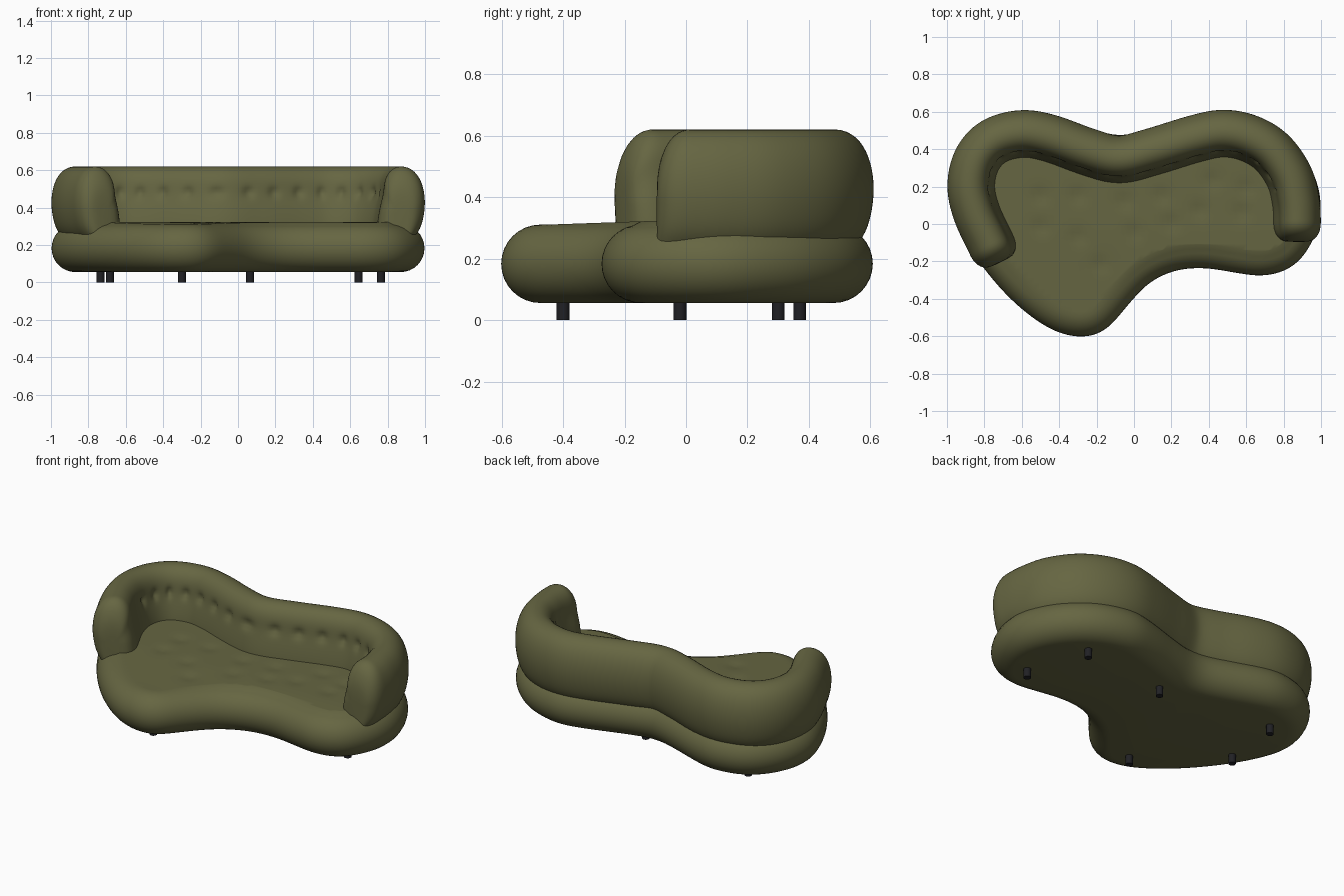
import bpy, bmesh, math
from mathutils import Vector

if "Cube" in bpy.data.objects:
    bpy.data.objects.remove(bpy.data.objects["Cube"])


def material(name, rgb):
    m = bpy.data.materials.new(name)
    m.diffuse_color = (*rgb, 1)
    m.use_nodes = True
    m.node_tree.nodes["Principled BSDF"].inputs["Base Color"].default_value = m.diffuse_color
    return m


OLIVE = material("olive_fabric", (0.132, 0.132, 0.054))
BLACK = material("black_plastic", (0.015, 0.015, 0.018))


def spline(pts, n, closed):
    """Smooth curve through pts, resampled to n evenly spaced points."""
    p = [Vector(q) for q in pts]
    if closed:
        p = [p[-1]] + p + p[:2]
    else:
        p = [2 * p[0] - p[1]] + p + [2 * p[-1] - p[-2]]
    dense = []
    for i in range(1, len(p) - 2):
        a, b, c, d = p[i - 1:i + 3]
        for k in range(30):
            t = k / 30
            dense.append(0.5 * (2 * b + (c - a) * t + (2 * a - 5 * b + 4 * c - d) * t * t
                                + (3 * b - a - 3 * c + d) * t ** 3))
    dense.append(p[-2])
    dist = [0]
    for a, b in zip(dense, dense[1:]):
        dist.append(dist[-1] + (b - a).length)
    out, j = [], 0
    for i in range(n):
        s = dist[-1] * i / (n if closed else n - 1)
        while j < len(dense) - 2 and dist[j + 1] < s:
            j += 1
        out.append(dense[j].lerp(dense[j + 1], (s - dist[j]) / (dist[j + 1] - dist[j])))
    for _ in range(6):  # relax small wobbles
        r = range(n) if closed else range(1, n - 1)
        new = {i: (out[i - 1] + 2 * out[i] + out[(i + 1) % n]) / 4 for i in r}
        out = [new.get(i, out[i]) for i in range(n)]
    return out, dist[-1]


def normals(pts, closed):
    n, res = len(pts), []
    for i in range(n):
        a = pts[i - 1] if closed or i else pts[0]
        b = pts[(i + 1) % n] if closed or i < n - 1 else pts[-1]
        t = (b - a).normalized()
        res.append(Vector((t.y, -t.x)))
    return res


def finish(bm, name, mat, angle):
    bmesh.ops.recalc_face_normals(bm, faces=bm.faces)
    me = bpy.data.meshes.new(name)
    bm.to_mesh(me)
    bm.free()
    ob = bpy.data.objects.new(name, me)
    bpy.context.collection.objects.link(ob)
    me.materials.append(mat)
    bpy.ops.object.select_all(action='DESELECT')
    ob.select_set(True)
    bpy.context.view_layer.objects.active = ob
    bpy.ops.object.shade_smooth_by_angle(angle=math.radians(angle))
    return ob


def bridge(bm, rings, closed):
    for a, b in zip(rings, rings[1:]):
        n = len(a)
        for i in range(n if closed else n - 1):
            bm.faces.new((a[i], a[(i + 1) % n], b[(i + 1) % n], b[i]))


# Seat: free-form outline with a fully rounded edge
OUTLINE = [(-0.28, -0.605), (-0.15, -0.565), (-0.03, -0.43), (0.08, -0.315), (0.22, -0.248),
           (0.38, -0.235), (0.53, -0.258), (0.70, -0.277), (0.86, -0.22), (0.965, -0.07),
           (1.0, 0.1), (0.965, 0.26), (0.87, 0.42), (0.71, 0.55), (0.5, 0.61), (0.33, 0.583),
           (0.1, 0.512), (-0.08, 0.472), (-0.25, 0.518), (-0.45, 0.587), (-0.6, 0.61),
           (-0.8, 0.555), (-0.945, 0.40), (-1.0, 0.2), (-0.95, 0.01), (-0.83, -0.2),
           (-0.65, -0.41), (-0.45, -0.56)]
TUFTS = [(-0.5, -0.02), (-0.3, -0.07), (0.0, -0.05), (0.2, 0.0), (-0.18, -0.22), (-0.5, 0.15),
         (-0.3, 0.15), (-0.05, 0.12), (0.15, 0.15), (0.42, 0.23), (0.6, 0.19), (0.35, 0.07),
         (0.58, 0.06)]
R = 0.1275
pts, _ = spline(OUTLINE, 200, True)
nor = normals(pts, True)
bm = bmesh.new()
rings = []
for k in range(17):
    a = -math.pi / 2 + math.pi * k / 16
    inset, z = R * (1 - math.cos(a)), 0.0555 + R + R * math.sin(a)
    rings.append([bm.verts.new((*(p - m * inset), z)) for p, m in zip(pts, nor)])
bridge(bm, rings, True)
bm.faces.new(rings[0])
bm.faces.new(rings[-1])
# cut the top into a grid, then crown it and press in the tufts
top_z = 0.0555 + 2 * R


def top_geometry():
    faces = [f for f in bm.faces if all(v.co.z > top_z - 1e-5 for v in f.verts)]
    return faces + list({e for f in faces for e in f.edges}) + list({v for f in faces for v in f.verts})


for axis, lo, hi in ((0, -0.9, 0.9), (1, -0.5, 0.5)):
    for i in range(int((hi - lo) / 0.03) + 1):
        co, no = Vector((0, 0, 0)), Vector((0, 0, 0))
        co[axis], no[axis] = lo + 0.03 * i + 0.003, 1
        bmesh.ops.bisect_plane(bm, geom=top_geometry(), plane_co=co, plane_no=no, dist=1e-6)
for v in bm.verts:
    if v.co.z > top_z - 1e-5:
        v.co.z += 0.014 * min(1, max(0, (v.co.y + 0.45) / 0.4))
        for tx, ty in TUFTS:
            d2 = (v.co.x - tx) ** 2 + (v.co.y - ty) ** 2
            v.co.z -= 0.010 * math.exp(-d2 / 0.0016)
finish(bm, "seat", OLIVE, 60)

# Backrest: wrap-around roll swept along its centre line
PATH = [(0.87, -0.095), (0.87, 0.05), (0.862, 0.13), (0.83, 0.25), (0.74, 0.38), (0.62, 0.455),
        (0.48, 0.483), (0.33, 0.455), (0.1, 0.385), (-0.08, 0.343), (-0.25, 0.385),
        (-0.45, 0.457), (-0.6, 0.481), (-0.75, 0.44), (-0.84, 0.34), (-0.87, 0.2),
        (-0.84, 0.06), (-0.775, -0.08), (-0.715, -0.205)]
# (distance outward from centre line, height)
SECTION = [(0.07, 0.24), (0.1, 0.275), (0.122, 0.35), (0.13, 0.43), (0.12, 0.51), (0.095, 0.57),
           (0.06, 0.608), (0.0, 0.626), (-0.045, 0.612), (-0.08, 0.57), (-0.092, 0.52),
           (-0.09, 0.48), (-0.103, 0.44), (-0.118, 0.37), (-0.128, 0.30), (-0.125, 0.24)]
sec, _ = spline(SECTION, 48, False)
pts, length = spline(PATH, 200, False)
nor = normals(pts, False)
bm = bmesh.new()
rings = []
# extra sections crowd toward the rounded ends
stations = [0.0, 0.15, 0.5] + [float(i) for i in range(1, 199)] + [198.5, 198.85, 199.0]
for f in stations:
    i = min(int(f), 198)
    p, m = pts[i].lerp(pts[i + 1], f - i), nor[i].lerp(nor[i + 1], f - i)
    s = f / 199 * length
    t = min(1, min(s, length - s) / 0.11)
    wide = 0.3 + 0.7 * (1 - (1 - t) ** 2.4) ** (1 / 2.4)
    tall = 0.15 + 0.85 * (1 - (1 - t) ** 2.2) ** (1 / 2.2)
    ring = []
    for o, z in sec:
        if o < 0 and 0.3 < s < length - 0.3:  # buttons along the inner face
            ds = (s + 0.07) % 0.14 - 0.07
            o += 0.018 * math.exp(-(ds / 0.028) ** 2 - ((z - 0.48) / 0.025) ** 2)
        z = 0.38 + (z - 0.38) * tall if z > 0.38 else z
        ring.append(bm.verts.new((*(p + m * o * wide), z)))
    rings.append(ring)
bridge(bm, rings, True)
bm.faces.new(rings[0])
bm.faces.new(rings[-1])
finish(bm, "backrest", OLIVE, 60)

# Legs: short round feet
for x, y in ((-0.3, -0.4), (-0.735, -0.02), (0.765, -0.02), (0.065, 0.3), (-0.685, 0.37), (0.645, 0.37)):
    bm = bmesh.new()
    bmesh.ops.create_cone(bm, cap_ends=True, segments=24, radius1=0.021, radius2=0.021, depth=0.07)
    bmesh.ops.translate(bm, verts=bm.verts, vec=(x, y, 0.035))
    finish(bm, "leg", BLACK, 30)
